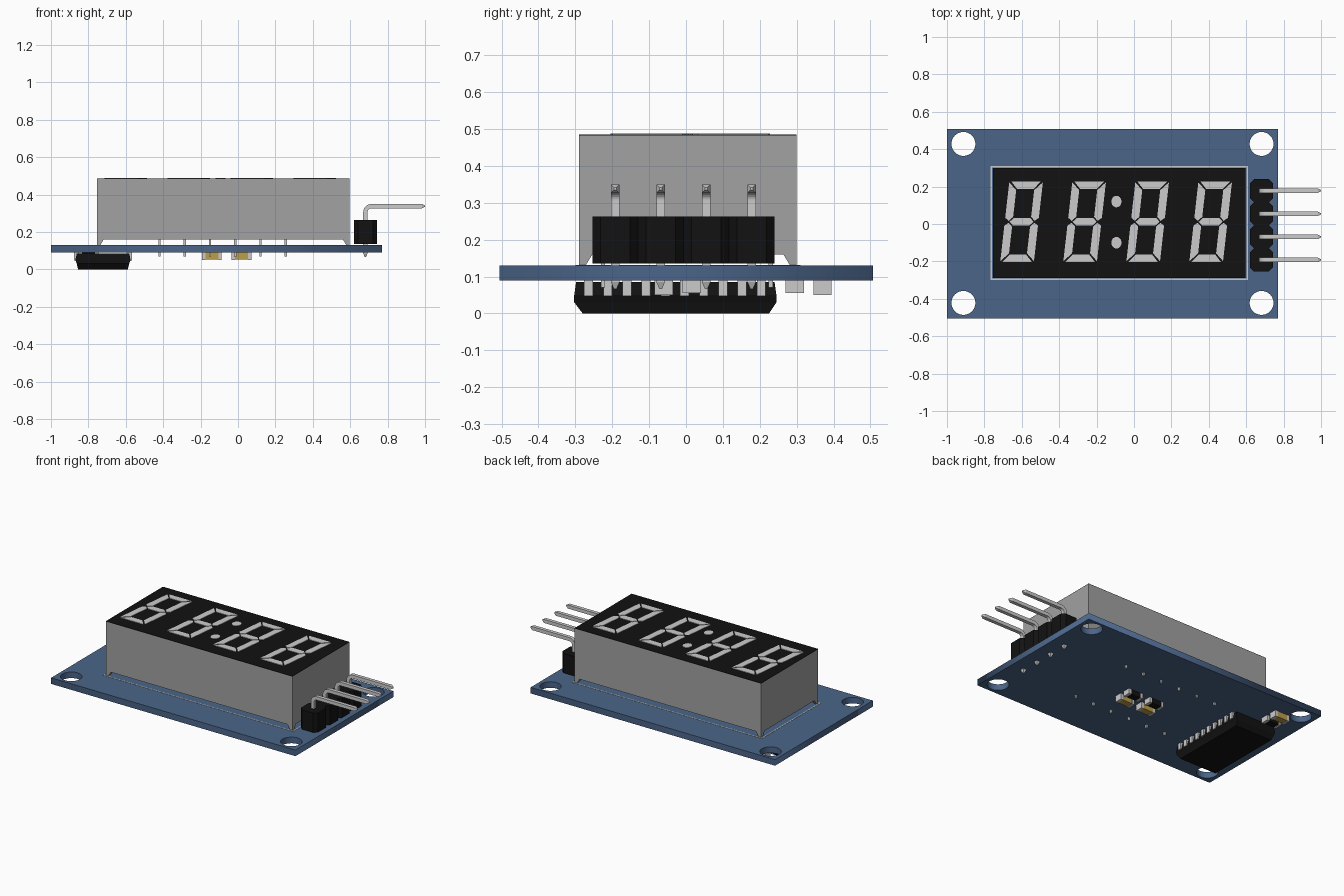
import bpy, bmesh, math
from mathutils import Vector

if "Cube" in bpy.data.objects:
    bpy.data.objects.remove(bpy.data.objects["Cube"])


def material(name, rgb):
    m = bpy.data.materials.new(name)
    m.diffuse_color = (*rgb, 1)
    m.use_nodes = True
    m.node_tree.nodes["Principled BSDF"].inputs["Base Color"].default_value = m.diffuse_color
    return m


BLUE = material("board_blue", (0.07, 0.13, 0.25))
BLACK = material("black_plastic", (0.006, 0.006, 0.006))
AMBER = material("amber", (0.50, 0.34, 0.07))
PALE = material("pale_metal", (0.62, 0.62, 0.62))
GREY = material("grey_plastic", (0.36, 0.36, 0.36))


def finish(name, bm, mat):
    bmesh.ops.recalc_face_normals(bm, faces=bm.faces)
    me = bpy.data.meshes.new(name)
    bm.to_mesh(me)
    bm.free()
    ob = bpy.data.objects.new(name, me)
    bpy.context.collection.objects.link(ob)
    if mat:
        me.materials.append(mat)
    return ob


def loft(bm, rings):
    """Skin matching rings of points and cap both ends."""
    vs = [[bm.verts.new(p) for p in ring] for ring in rings]
    n = len(vs[0])
    for a, b in zip(vs, vs[1:]):
        for i in range(n):
            bm.faces.new((a[i], a[(i + 1) % n], b[(i + 1) % n], b[i]))
    bm.faces.new(vs[0])
    bm.faces.new(vs[-1])


def stacks(name, items, mat=None):
    """Each item is a list of levels (x0, x1, y0, y1, z)."""
    bm = bmesh.new()
    for levels in items:
        loft(bm, [[(a, c, z), (b, c, z), (b, d, z), (a, d, z)] for a, b, c, d, z in levels])
    return finish(name, bm, mat)


def box(x0, x1, y0, y1, z0, z1):
    return [(x0, x1, y0, y1, z0), (x0, x1, y0, y1, z1)]


def prisms(name, outlines, z0, z1, mat=None):
    bm = bmesh.new()
    for o in outlines:
        loft(bm, [[(x, y, z) for x, y in o] for z in (z0, z1)])
    return finish(name, bm, mat)


def ellipse(cx, cy, rx, ry, n=32):
    return [(cx + rx * math.cos(math.tau * i / n), cy + ry * math.sin(math.tau * i / n)) for i in range(n)]


def rect(x0, x1, y0, y1):
    return [(x0, y0), (x1, y0), (x1, y1), (x0, y1)]


def plate(name, loops, z0, z1, mat):
    """Flat plate from an outline with holes, filled as a 2D curve."""
    cu = bpy.data.curves.new(name, 'CURVE')
    cu.dimensions, cu.fill_mode, cu.extrude = '2D', 'BOTH', (z1 - z0) / 2
    for loop in loops:
        s = cu.splines.new('POLY')
        s.points.add(len(loop) - 1)
        for p, (x, y) in zip(s.points, loop):
            p.co = (x, y, 0, 1)
        s.use_cyclic_u = True
    ob = bpy.data.objects.new(name, cu)
    bpy.context.collection.objects.link(ob)
    cu.materials.append(mat)
    ob.location.z = (z0 + z1) / 2
    bpy.ops.object.select_all(action='DESELECT')
    ob.select_set(True)
    bpy.context.view_layer.objects.active = ob
    bpy.ops.object.convert(target='MESH')


# Circuit board with four mounting holes, and the printed frame round the display
holes = [ellipse(x, y, 0.064, 0.064) for x in (-0.912, 0.682) for y in (-0.422, 0.428)]
plate("circuit_board", [rect(-1, 0.77, -0.505, 0.507)] + holes, 0.09, 0.13, BLUE)
plate("printed_frame", [rect(-0.767, 0.609, -0.299, 0.31), rect(-0.76, 0.602, -0.292, 0.303)],
      0.1295, 0.1315, PALE)

# Display housing with tapered corner feet
X0, X1, Y0, Y1 = -0.754, 0.597, -0.29, 0.3
stacks("display_housing", [box(X0, X1, Y0, Y1, 0.16, 0.483)], GREY)
feet = []
for sx in (0, 1):
    for sy in (0, 1):
        levels = []
        for w, z in ((0.018, 0.13), (0.036, 0.16)):
            xs = (X1 - w, X1) if sx else (X0, X0 + w)
            ys = (Y1 - w, Y1) if sy else (Y0, Y0 + w)
            levels.append((*xs, *ys, z))
        feet.append(levels)
stacks("display_feet", feet, GREY)
stacks("display_face", [box(X0, X1, Y0, Y1, 0.483, 0.485)], BLACK)

# Slanted seven-segment digits and colon
HW, HH, T, G = 0.09, 0.216, 0.042, 0.005
horizontal = [(-HW + 2 * G, HH), (HW - 2 * G, HH), (HW - T - G, HH - T), (-HW + T + G, HH - T)]
vertical = [(-HW, HH - G), (-HW + T, HH - T - G), (-HW + T, T / 2 + G), (-HW + T / 2, G), (-HW, T / 2)]
middle = [(-HW + T / 2 + G, 0), (-HW + T + G, T / 2), (HW - T - G, T / 2),
          (HW - T / 2 - G, 0), (HW - T - G, -T / 2), (-HW + T + G, -T / 2)]
shapes = [middle]
for sy in (1, -1):
    shapes.append([(x, y * sy) for x, y in horizontal])
    for sx in (1, -1):
        shapes.append([(x * sx, y * sy) for x, y in vertical])
segments = []
for k in range(4):
    cx = -0.601 + 0.337 * k
    segments += [[(cx + x + 0.113 * y, 0.012 + y) for x, y in s] for s in shapes]
prisms("digit_segments", segments, 0.484, 0.488, PALE)
prisms("colon_dots", [ellipse(-0.094, y, 0.027, 0.031, 24) for y in (0.12, -0.1)], 0.484, 0.488, PALE)

# Display pins through the board, two rows of six
stacks("display_pins", [box(x - 0.006, x + 0.006, y - 0.006, y + 0.006, 0.07, 0.165)
                        for x in (-0.42 + 0.135 * i for i in range(6)) for y in (-0.225, 0.23)], PALE)

# Pin header: four chamfered blocks with right-angle pins
pin_ys = [0.178 - 0.1233 * i for i in range(4)]
blocks = []
for y in pin_ys:
    a, b, c = 0.062, 0.0617, 0.022
    blocks.append([(0.681 + x, y + v) for x, v in (
        (-a, -b + c), (-a + c, -b), (a - c, -b), (a, -b + c),
        (a, b - c), (a - c, b), (-a + c, b), (-a, b - c))])
prisms("header_blocks", blocks, 0.136, 0.263, BLACK)

path = [(0.681, 0.066, 0.3), (0.681, 0.085, 1)]
path += [(0.713 - 0.032 * math.cos(t), 0.306 + 0.032 * math.sin(t), 1)
         for t in (math.pi / 2 * i / 6 for i in range(7))]
path += [(0.983, 0.338, 1), (1.0, 0.338, 0.3)]
bm = bmesh.new()
for y in pin_ys:
    rings = []
    for i, (x, z, s) in enumerate(path):
        p, q = path[max(i - 1, 0)], path[min(i + 1, len(path) - 1)]
        d = Vector((q[0] - p[0], 0, q[1] - p[1])).normalized()
        n = Vector((-d.z, 0, d.x))
        w = 0.0115 * s
        rings.append([Vector((x, y + w * v, z)) + n * w * u
                      for u, v in ((-1, -1), (1, -1), (1, 1), (-1, 1))])
    loft(bm, rings)
finish("header_pins", bm, PALE)

# Driver chip under the board with ten leads on each long side
CX = -0.722
stacks("driver_chip", [[(CX - 0.133, CX + 0.133, -0.28, 0.225, 0),
                        (CX - 0.14, CX + 0.14, -0.303, 0.245, 0.03),
                        (CX - 0.148, CX + 0.148, -0.303, 0.245, 0.05),
                        (CX - 0.14, CX + 0.14, -0.298, 0.24, 0.085)]], BLACK)
leads = []
for i in range(10):
    y = -0.264 + 0.052 * i
    for s in (-1, 1):
        xs = sorted((CX + s * 0.13, CX + s * 0.155))
        leads.append(box(*xs, y - 0.012, y + 0.012, 0.048, 0.09))
stacks("chip_leads", leads, PALE)

# Small surface-mount parts: dark resistors and amber capacitors with metal ends
resistors = [(0.018, 0.015), (-0.14, 0.015), (-0.8, 0.295)]
capacitors = [(0.018, -0.06), (-0.14, -0.06), (-0.8, 0.37)]
for name, spots, z, mat in (("resistor", resistors, 0.056, BLACK), ("capacitor", capacitors, 0.05, AMBER)):
    stacks(name + "_bodies", [box(x - 0.04, x + 0.04, y - 0.023, y + 0.023, z + 0.002, 0.09)
                              for x, y in spots], mat)
    stacks(name + "_ends", [box(x + e - 0.009, x + e + 0.009, y - 0.025, y + 0.025, z, 0.09)
                            for x, y in spots for e in (-0.044, 0.044)], PALE)
